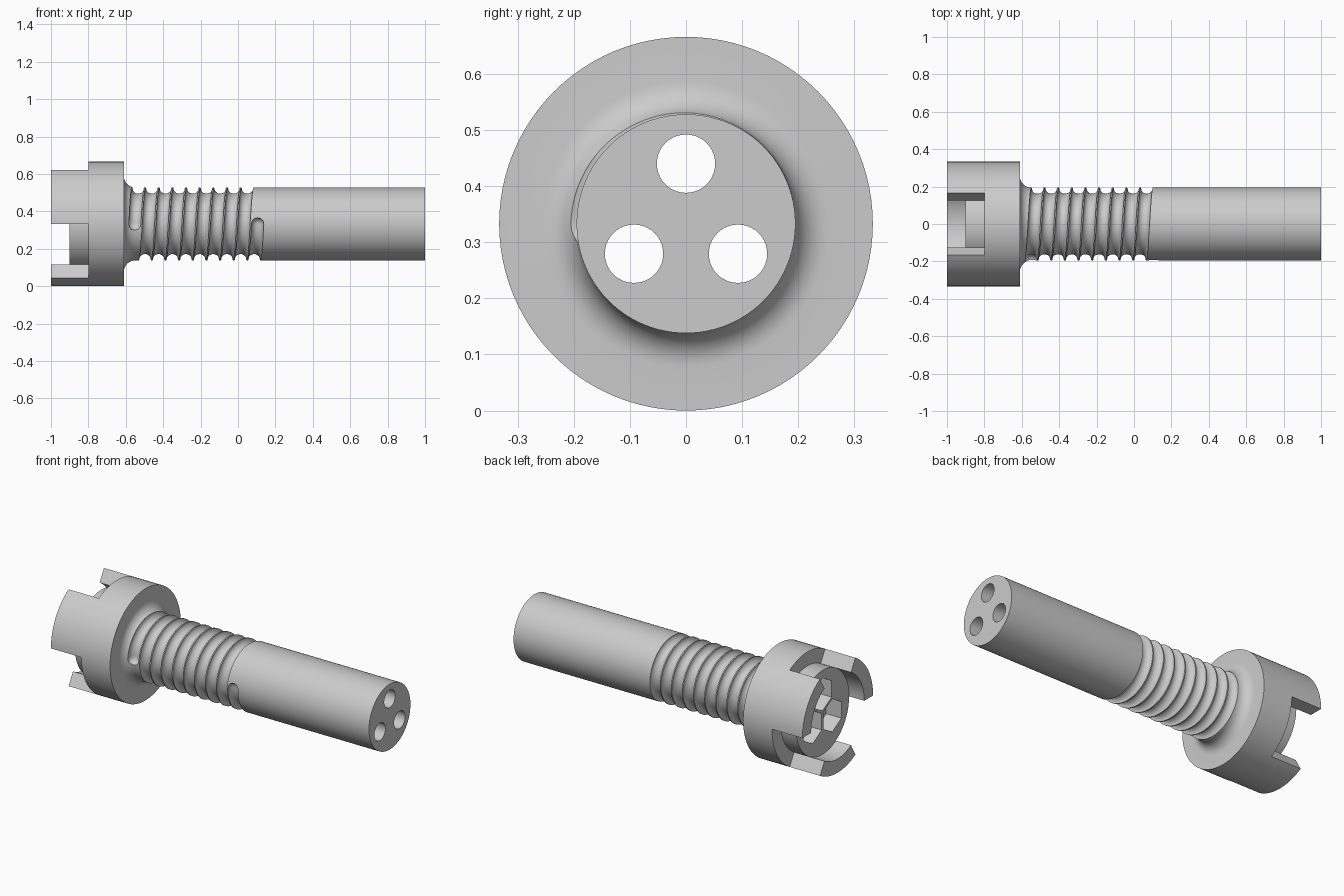
import bpy, bmesh, math
from math import sin, cos, pi, radians
from mathutils import Vector, Matrix

if "Cube" in bpy.data.objects:
    bpy.data.objects.remove(bpy.data.objects["Cube"])

AXIS_Z = 0.333      # height of the screw axis
HEAD_R, DISC_R, SHAFT_R = 0.333, 0.25, 0.195
SEGS = 96

grey = bpy.data.materials.new("light grey")
grey.use_nodes = True
colour = (0.6, 0.6, 0.6, 1)
grey.diffuse_color = colour
grey.node_tree.nodes["Principled BSDF"].inputs["Base Color"].default_value = colour


def polar(x, r, a):
    """Point at angle a around the long axis, a = 0 pointing to +y."""
    return Vector((x, r * cos(a), AXIS_Z + r * sin(a)))


def finish(bm, name):
    bmesh.ops.remove_doubles(bm, verts=bm.verts, dist=1e-6)
    bmesh.ops.recalc_face_normals(bm, faces=bm.faces)
    mesh = bpy.data.meshes.new(name)
    bm.to_mesh(mesh)
    bm.free()
    mesh.materials.append(grey)
    ob = bpy.data.objects.new(name, mesh)
    bpy.context.collection.objects.link(ob)
    return ob


def skin(bm, rings):
    """Join a list of closed rings into a capped solid."""
    rows = [[bm.verts.new(p) for p in ring] for ring in rings]
    n = len(rows[0])
    for a, b in zip(rows, rows[1:]):
        for j in range(n):
            k = (j + 1) % n
            bm.faces.new((a[j], a[k], b[k], b[j]))
    bm.faces.new(rows[0])
    bm.faces.new(rows[-1])


def bar(bm, x0, x1, y, z, r, sides, turn=0):
    """Prism lying along x."""
    skin(bm, [[Vector((x, y + r * cos(turn + 2 * pi * j / sides),
                       z + r * sin(turn + 2 * pi * j / sides)))
               for j in range(sides)] for x in (x0, x1)])


def cut(target, cutter):
    mod = target.modifiers.new("cut", "BOOLEAN")
    mod.operation = "DIFFERENCE"
    mod.solver = "EXACT"
    mod.object = cutter
    bpy.context.view_layer.objects.active = target
    bpy.ops.object.modifier_apply(modifier=mod.name)
    bpy.data.objects.remove(cutter)


def smooth(ob):
    bpy.ops.object.select_all(action="DESELECT")
    ob.select_set(True)
    bpy.context.view_layer.objects.active = ob
    bpy.ops.object.shade_smooth_by_angle(angle=radians(30))


# Screw body: raised disc, head, fillet and shaft
FILLET = 0.06
profile = [(-0.9, DISC_R), (-0.8, DISC_R), (-0.8, HEAD_R), (-0.61, HEAD_R)]
for i in range(9):
    t = i / 8 * pi / 2
    profile.append((-0.55 - FILLET * cos(t), SHAFT_R + FILLET * (1 - sin(t))))
profile += [(0.2, SHAFT_R), (1, SHAFT_R)]
bm = bmesh.new()
skin(bm, [[polar(x, r, 2 * pi * j / SEGS) for j in range(SEGS)] for x, r in profile])
body = finish(bm, "screw_body")

# Left-handed thread groove with rounded ends
PITCH, TURNS, STEPS, GROOVE_R = 0.073, 9, 64, 0.0335
START_X = -0.552
lean = PITCH / (2 * pi * SHAFT_R)


def groove_ring(s, scale):
    """Ring of the groove at s turns along the helix."""
    a = pi - 2 * pi * s
    centre = polar(START_X + PITCH * s, SHAFT_R, a)
    out = Vector((0, cos(a), sin(a)))
    along = Vector((lean, sin(a), -cos(a))).normalized()
    side = along.cross(out)
    return [centre + GROOVE_R * scale * (out * cos(q) + side * sin(q))
            for q in (2 * pi * (j + 0.5) / 16 for j in range(16))]


cap = GROOVE_R / (2 * pi * SHAFT_R)
ends = [(cap * cos(t), sin(t)) for t in (radians(d) for d in (10, 30, 50, 70))]
stations = [(-d, k) for d, k in ends]
stations += [(i / STEPS, 1) for i in range(TURNS * STEPS + 1)]
stations += [(TURNS + d, k) for d, k in reversed(ends)]
bm = bmesh.new()
skin(bm, [groove_ring(s, k) for s, k in stations])
cut(body, finish(bm, "groove_cutter"))

# Three through holes with hexagonal nut pockets in the disc
for i in range(3):
    a = radians(90 + 120 * i)
    y, z = 0.107 * cos(a), AXIS_Z + 0.107 * sin(a)
    bm = bmesh.new()
    bar(bm, -1.1, 1.1, y, z, 0.052, 40)
    cut(body, finish(bm, "hole_cutter"))
    bm = bmesh.new()
    bar(bm, -1.1, -0.8, y, z, 0.098, 6, a)
    cut(body, finish(bm, "pocket_cutter"))
smooth(body)

# Three prongs standing on the rim of the head
for i, name in enumerate(("left_prong", "right_prong", "bottom_prong")):
    rows = []
    for j in range(17):
        a = radians(120 * i + 60 * j / 16)
        rows.append([polar(-1, DISC_R, a), polar(-1, HEAD_R, a),
                     polar(-0.8, HEAD_R, a), polar(-0.8, DISC_R, a)])
    bm = bmesh.new()
    skin(bm, rows)
    smooth(finish(bm, name))
